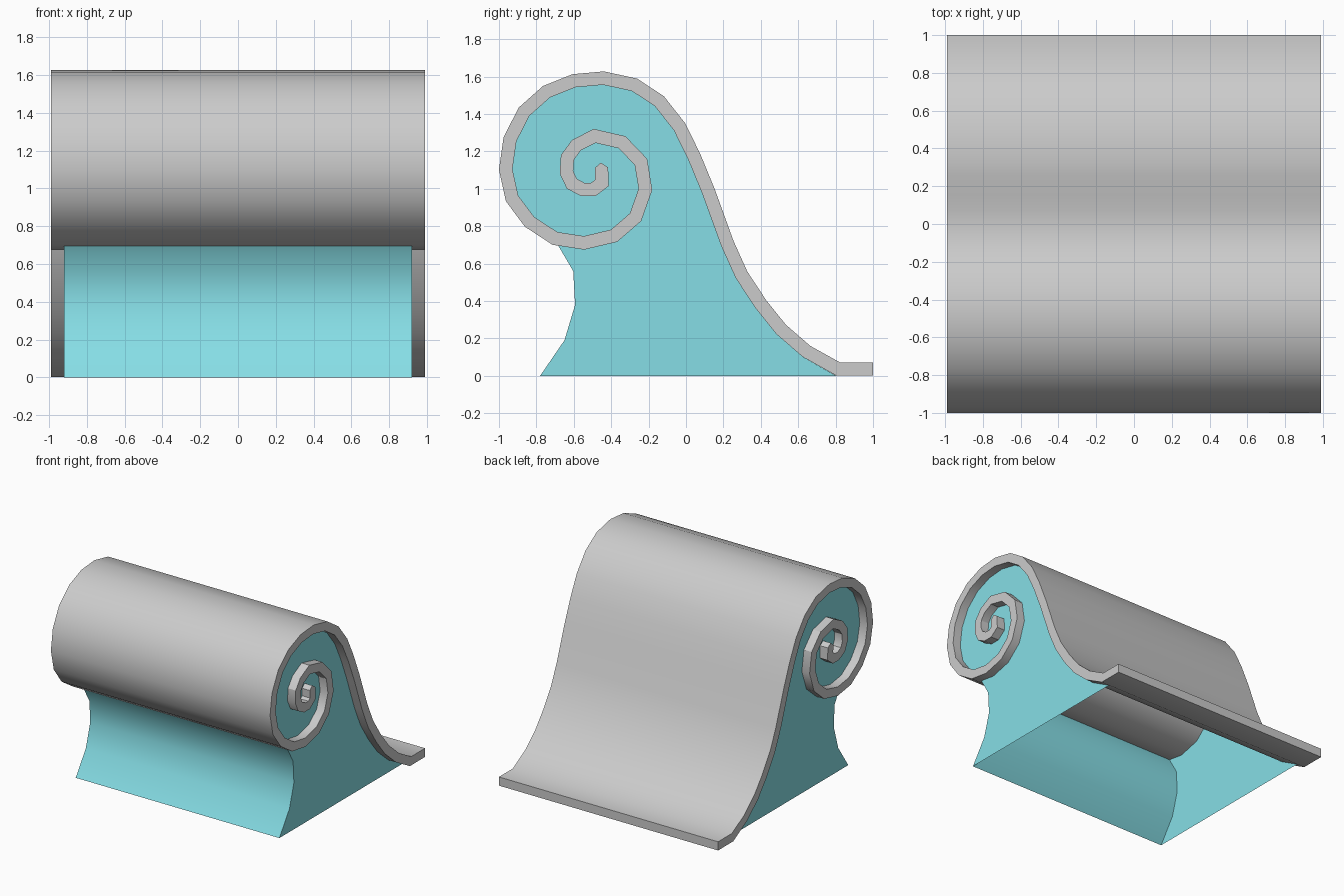
import bpy, bmesh
from mathutils import Vector

if "Cube" in bpy.data.objects:
    bpy.data.objects.remove(bpy.data.objects["Cube"])

HALF_W, BODY_W, HALF_T = 0.99, 0.92, 0.0355

# centre line (y, z) of the rolled sheet, from the flat foot to the spiral core
PATH = [Vector(p) for p in [
    (1.0, .037), (.813, .037), (.644, .131), (.508, .249), (.401, .382),
    (.297, .540), (.222, .706), (.120, .987), (.043, 1.174), (-.035, 1.332),
    (-.142, 1.468), (-.275, 1.556), (-.441, 1.592), (-.599, 1.578),
    (-.746, 1.519), (-.866, 1.412), (-.941, 1.265), (-.964, 1.104),
    (-.930, .949), (-.837, .824), (-.701, .735), (-.545, .711),
    (-.385, .749), (-.270, .848), (-.217, .997), (-.241, 1.144),
    (-.342, 1.249), (-.489, 1.283), (-.586, 1.233), (-.634, 1.168),
    (-.639, 1.088), (-.610, 1.027), (-.553, .997), (-.495, .997),
    (-.449, 1.032), (-.452, 1.113)]]
CORE_TIP = Vector((-.455, 1.14))
# front wall of the body (y, z), bottom to top
WALL = [Vector(p) for p in [(-.78, 0), (-.65, .19), (-.593, .38), (-.603, .56), (-.685, .70)]]


def offset(path, d):
    """Shift a path sideways with mitred corners."""
    out = []
    for i, p in enumerate(path):
        dirs = []
        if i > 0:
            dirs.append((p - path[i - 1]).normalized())
        if i < len(path) - 1:
            dirs.append((path[i + 1] - p).normalized())
        t = sum(dirs, Vector((0, 0))).normalized()
        cos_half = t.dot(dirs[0])
        out.append(p + Vector((t.y, -t.x)) * d / cos_half)
    return out


def row(bm, pts, x):
    return [bm.verts.new((x, p.x, p.y)) for p in pts]


def finish(bm, name, angle):
    bmesh.ops.recalc_face_normals(bm, faces=bm.faces)
    me = bpy.data.meshes.new(name)
    bm.to_mesh(me)
    bm.free()
    ob = bpy.data.objects.new(name, me)
    bpy.context.collection.objects.link(ob)
    bpy.ops.object.select_all(action='DESELECT')
    ob.select_set(True)
    bpy.context.view_layer.objects.active = ob
    bpy.ops.object.shade_smooth_by_angle(angle=angle)
    return ob


outer, inner = offset(PATH, HALF_T), offset(PATH, -HALF_T)

# rolled sheet: closed extrusion of the spiral, ends made from quads
bm = bmesh.new()
loop = outer + [CORE_TIP] + inner[::-1]
left, right = row(bm, loop, -HALF_W), row(bm, loop, HALF_W)
n, m = len(loop), len(PATH)
for i in range(n):
    j = (i + 1) % n
    bm.faces.new((left[i], left[j], right[j], right[i]))
for side in (left, right):
    for i in range(m - 1):
        bm.faces.new((side[i], side[i + 1], side[n - 2 - i], side[n - 1 - i]))
    bm.faces.new((side[m - 1], side[m], side[m + 1]))
finish(bm, "rolled_sheet", 0.52)

# body: front wall plus two side panels, open underneath
bm = bmesh.new()
profile = WALL + inner[1:21][::-1]
profile[-1].y = 0
left, right = row(bm, profile, -BODY_W), row(bm, profile, BODY_W)
for i in range(len(WALL) - 1):
    bm.faces.new((left[i], left[i + 1], right[i + 1], right[i]))
bm.faces.new(left)
bm.faces.new(right)
body = finish(bm, "hollow_body", 0.7)
mat = bpy.data.materials.new("pale_cyan")
mat.diffuse_color = (0.24, 0.73, 0.79, 1)
mat.use_nodes = True
mat.node_tree.nodes["Principled BSDF"].inputs["Base Color"].default_value = mat.diffuse_color
body.data.materials.append(mat)
